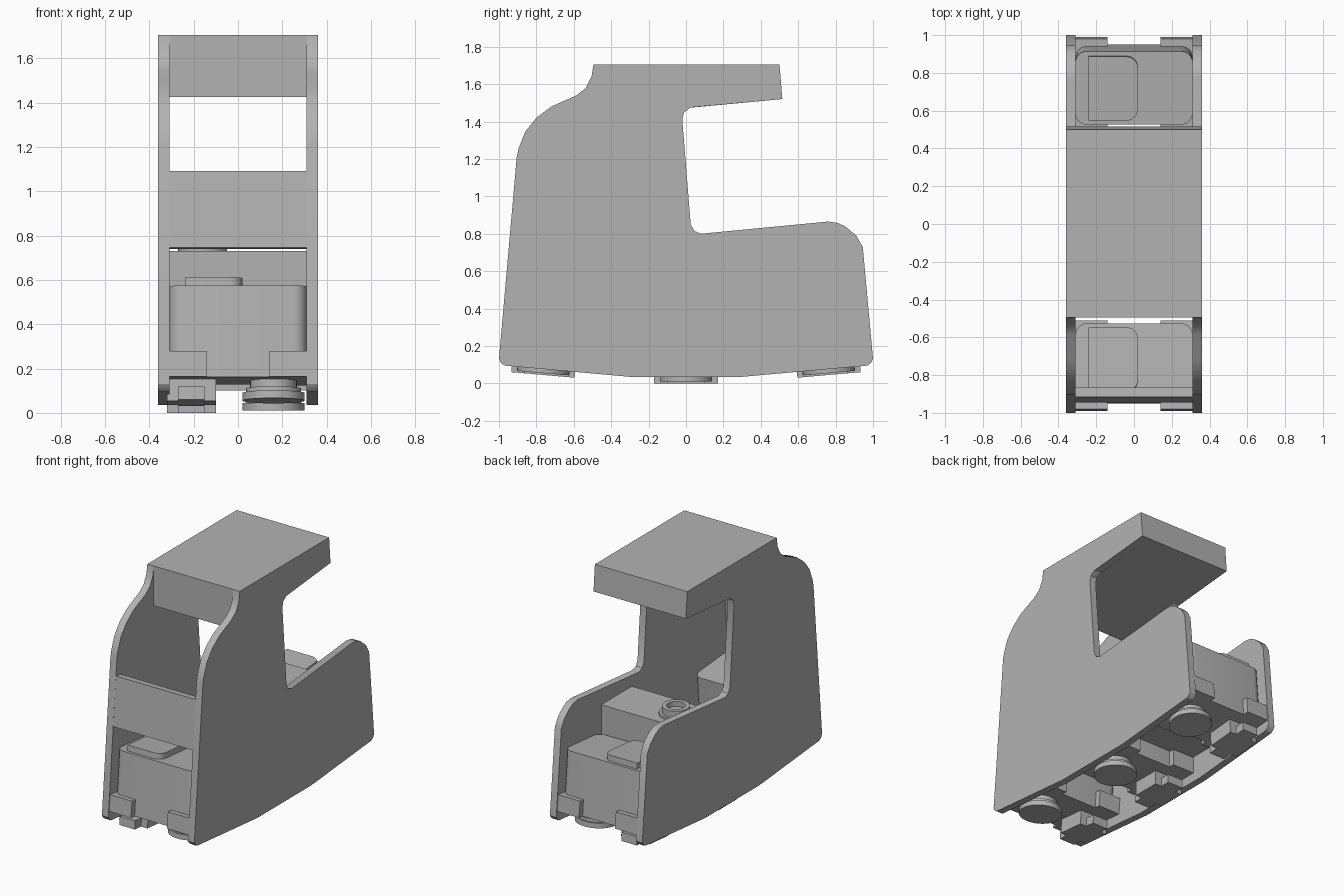
import bpy, bmesh, math
from mathutils import Matrix

if "Cube" in bpy.data.objects:
    bpy.data.objects.remove(bpy.data.objects["Cube"])

grey = bpy.data.materials.new("grey_plastic")
grey.diffuse_color = (0.45, 0.45, 0.45, 1)
grey.use_nodes = True
grey.node_tree.nodes["Principled BSDF"].inputs["Base Color"].default_value = grey.diffuse_color


def finish(name, bm, matrix=None):
    bmesh.ops.recalc_face_normals(bm, faces=bm.faces)
    if matrix:
        bm.transform(matrix)
    me = bpy.data.meshes.new(name)
    bm.to_mesh(me)
    bm.free()
    me.materials.append(grey)
    ob = bpy.data.objects.new(name, me)
    bpy.context.collection.objects.link(ob)
    bpy.context.view_layer.objects.active = ob
    ob.select_set(True)
    bpy.ops.object.shade_smooth_by_angle(angle=math.radians(30))
    ob.select_set(False)
    return ob


def prism(name, profile, x0, x1):
    """Extrude a (y, z) profile from x0 to x1."""
    bm = bmesh.new()
    face = bm.faces.new([bm.verts.new((x0, y, z)) for y, z in profile])
    new = bmesh.ops.extrude_face_region(bm, geom=[face])["geom"]
    bmesh.ops.translate(bm, vec=(x1 - x0, 0, 0),
                        verts=[v for v in new if isinstance(v, bmesh.types.BMVert)])
    return finish(name, bm)


def box(name, x, y, z, matrix=None, radius=0, rounded=lambda v: True):
    """Box from ranges; vertical edges chosen by 'rounded' get a radius."""
    bm = bmesh.new()
    bmesh.ops.create_cube(bm, size=1)
    for v in bm.verts:
        v.co = [r[0] if c < 0 else r[1] for c, r in zip(v.co, (x, y, z))]
    if radius:
        edges = [e for e in bm.edges
                 if abs(e.verts[0].co.z - e.verts[1].co.z) > 0.001 and rounded(e.verts[0].co)]
        bmesh.ops.bevel(bm, geom=edges, offset=radius, segments=6, profile=0.5, affect='EDGES')
    return finish(name, bm, matrix)


def disc(name, x, y, z, r, matrix=None, hole=0):
    """Upright cylinder, with an optional recess in its top."""
    bm = bmesh.new()
    bmesh.ops.create_cone(bm, cap_ends=True, segments=40, radius1=r, radius2=r, depth=z[1] - z[0],
                          matrix=Matrix.Translation((x, y, sum(z) / 2)))
    if hole:
        top = [f for f in bm.faces if f.normal.z > 0.9]
        bmesh.ops.inset_region(bm, faces=top, thickness=r - hole)
        down = bmesh.ops.extrude_face_region(bm, geom=top)["geom"]
        bmesh.ops.delete(bm, geom=top, context='FACES')
        bmesh.ops.translate(bm, vec=(0, 0, z[0] - z[1] + 0.01),
                            verts=[v for v in down if isinstance(v, bmesh.types.BMVert)])
    return finish(name, bm, matrix)


# Side walls
wall = [(-1, .13), (-.99, .11), (-.97, .095), (-.30, .035), (.30, .035), (.97, .095), (.99, .11),
        (1, .13), (.945, .73), (.91, .79), (.85, .84), (.81, .858), (.76, .865),
        (.08, .80), (.045, .815), (.025, .85), (-.02, 1.41), (-.01, 1.45), (.025, 1.475),
        (.515, 1.52), (.50, 1.705), (-.495, 1.705), (-.505, 1.64), (-.535, 1.58), (-.585, 1.54),
        (-.72, 1.48), (-.80, 1.42), (-.86, 1.345), (-.895, 1.255), (-.905, 1.21)]
for side, a, b in (("left", -.36, -.31), ("right", .31, .36)):
    prism(side + "_wall", wall, a, b)

# Roof block and front cross panel
prism("roof_block", [(-.495, 1.705), (.50, 1.705), (.515, 1.52), (-.495, 1.425)], -.31, .31)
prism("front_panel", [(-.945, .745), (-.915, 1.09), (-.865, 1.085), (-.895, .74)], -.31, .31)

# Three drive units following the curved underside
for name, y, z, tilt in (("front", -.765, .045, -5), ("middle", 0, 0, 0), ("rear", .765, .045, 5)):
    m = Matrix.Translation((0, y, z)) @ Matrix.Rotation(math.radians(tilt), 4, 'X')
    box(name + "_unit_body", (-.31, .31), (-.195, .195), (.10, .515), m, .06)
    box(name + "_unit_cap", (-.24, .02), (-.17, .17), (.515, .555), m, .06, lambda v: v.x > 0)
    for x in ((-.31, -.14), (.14, .31)):
        box(name + "_unit_tab", x, (-.235, .235), (.10, .215), m)
    # Stepped foot
    box(name + "_foot_centre", (-.32, -.10), (-.10, .10), (0, .105), m)
    box(name + "_foot_long", (-.27, -.15), (-.17, .17), (0, .06), m)
    # Round foot with neck
    disc(name + "_foot_disc", .16, 0, (.01, .045), .14, m)
    disc(name + "_foot_rim", .16, 0, (.045, .065), .125, m)
    disc(name + "_foot_neck", .16, 0, (.065, .105), .105, m)

# Tall inner housing with a ring socket on top
box("inner_housing", (-.31, .31), (.16, .50), (.22, .73))
disc("ring_base", -.16, .34, (.73, .745), .11)
disc("ring_socket", -.16, .34, (.745, .79), .09, hole=.06)
